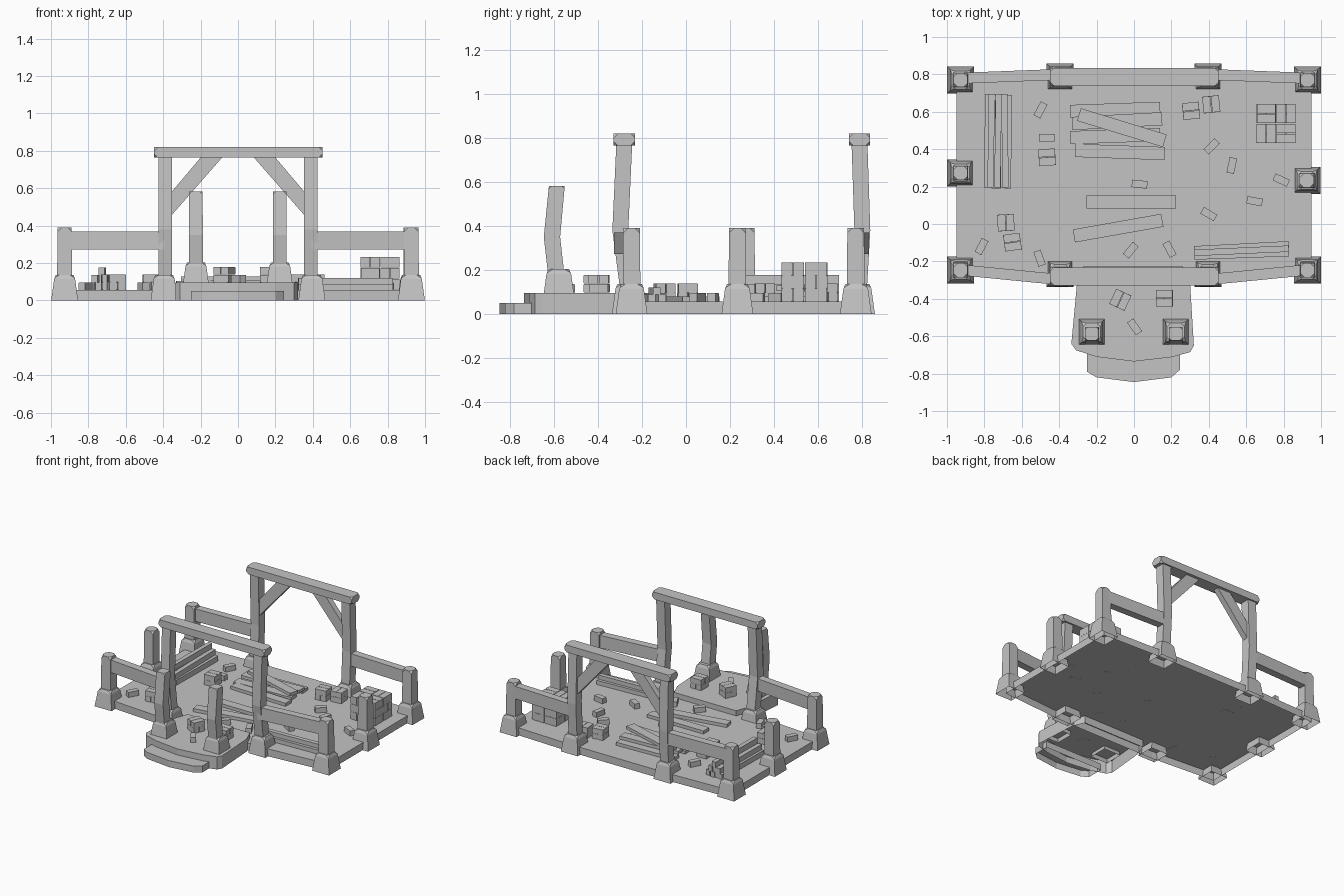
import bpy, bmesh, math
from mathutils import Matrix, Vector

cube = bpy.data.objects.get("Cube")
if cube:
    bpy.data.objects.remove(cube, do_unlink=True)

stone = bpy.data.materials.new("plain grey")
stone.use_nodes = True
GREY = (0.55, 0.55, 0.55, 1)
stone.diffuse_color = GREY
stone.node_tree.nodes["Principled BSDF"].inputs["Base Color"].default_value = GREY

FLOOR, PORCH = 0.057, 0.097


def finish(name, bm):
    bmesh.ops.recalc_face_normals(bm, faces=bm.faces)
    mesh = bpy.data.meshes.new(name)
    bm.to_mesh(mesh)
    bm.free()
    mesh.materials.append(stone)
    obj = bpy.data.objects.new(name, mesh)
    bpy.context.collection.objects.link(obj)
    return obj


def cut_corners(bm, verts, amount):
    bmesh.ops.bevel(bm, geom=verts, offset=amount, segments=1, affect='VERTICES')


def loft(name, sections, chamfer):
    """Square column through (x, y, z, half width) sections, open below."""
    bm = bmesh.new()
    rings = [[bm.verts.new((x + sx * h, y + sy * h, z))
              for sx, sy in ((-1, -1), (1, -1), (1, 1), (-1, 1))]
             for x, y, z, h in sections]
    for low, high in zip(rings, rings[1:]):
        for i in range(4):
            j = (i + 1) % 4
            bm.faces.new((low[i], low[j], high[j], high[i]))
    bm.faces.new(rings[-1])
    cut_corners(bm, rings[-1], chamfer)
    return finish(name, bm)


def slab(name, outline, top):
    """Extruded outline with an open underside."""
    bm = bmesh.new()
    low = [bm.verts.new((x, y, 0)) for x, y in outline]
    high = [bm.verts.new((x, y, top)) for x, y in outline]
    bm.faces.new(high)
    for i in range(len(low)):
        j = (i + 1) % len(low)
        bm.faces.new((low[i], low[j], high[j], high[i]))
    return finish(name, bm)


def add_box(bm, centre, size, angle=0, chamfer=0):
    matrix = (Matrix.Translation(centre) @ Matrix.Rotation(math.radians(angle), 4, 'Z')
              @ Matrix.Diagonal((*size, 1)))
    verts = bmesh.ops.create_cube(bm, size=1, matrix=matrix)["verts"]
    if chamfer:
        cut_corners(bm, verts, chamfer)


def box(name, centre, size, angle=0, chamfer=0):
    bm = bmesh.new()
    add_box(bm, centre, size, angle, chamfer)
    return finish(name, bm)


def base(name, x, y, z=0.0):
    loft(name, [(x, y, z, 0.072), (x, y, z + 0.115, 0.056), (x, y, z + 0.137, 0.047)], 0.02)


# Floor, porch and step
half = [(0.95, -0.265), (0.42, -0.305)]
back = [(0.42, 0.825), (0.95, 0.805)]
slab("floor", [(-x, y) for x, y in half] + half[::-1]
     + back[::-1] + [(-x, y) for x, y in back], FLOOR)
slab("porch", [(-0.27, -0.225), (-0.305, -0.32), (-0.335, -0.64), (-0.31, -0.675),
               (-0.2, -0.71), (0, -0.735), (0.2, -0.712), (0.3, -0.685),
               (0.32, -0.65), (0.3, -0.32), (0.26, -0.225)], PORCH)
slab("step", [(-0.25, -0.66), (-0.25, -0.79), (-0.2, -0.82), (0, -0.845),
              (0.2, -0.82), (0.245, -0.78), (0.245, -0.66)], 0.05)

# Short posts around the edge
short_posts = {"front_right": (-0.927, -0.247), "front_left": (0.927, -0.247),
               "back_right": (-0.927, 0.77), "back_left": (0.927, 0.77),
               "side_right": (-0.927, 0.273), "side_left": (0.924, 0.233)}
for place, (x, y) in short_posts.items():
    base(place + "_base", x, y)
    loft(place + "_post", [(x, y, 0.12, 0.04), (x, y, 0.39, 0.038)], 0.022)

# Two gateways of bent posts under a beam, with rails out to the corners
gates = {"front": (-0.264, -0.298, -0.28, -0.247), "back": (0.785, 0.8, 0.787, 0.78)}
for place, (low, bend, top, corner) in gates.items():
    for side, s in (("right", -1), ("left", 1)):
        x = 0.39 * s
        base(f"{place}_gate_base_{side}", x + 0.005 * s, low)
        loft(f"{place}_gate_post_{side}", [(x, low, 0.12, 0.036), (x, bend, 0.38, 0.036),
                                           (x, top, 0.775, 0.036)], 0.005)
        start, end = Vector((0.91 * s, corner)), Vector((0.39 * s, bend))
        run = end - start
        mid = (start + end) / 2
        box(f"{place}_rail_{side}", (mid.x, mid.y, 0.322), (run.length, 0.058, 0.096),
            math.degrees(math.atan2(run.y, run.x)))
    box(place + "_beam", (0.002, top, 0.792), (0.9, 0.096, 0.056), 0, 0.02)

# Diagonal braces of the back gateway
for side, s in (("right", -1), ("left", 1)):
    bm = bmesh.new()
    corners = [(0.36, 0.45), (0.36, 0.575), (0.195, 0.77), (0.08, 0.77)]
    face = bm.faces.new([bm.verts.new((s * x, 0.768, z)) for x, z in corners])
    new = bmesh.ops.extrude_face_region(bm, geom=[face])["geom"]
    bmesh.ops.translate(bm, vec=(0, 0.045, 0),
                        verts=[v for v in new if isinstance(v, bmesh.types.BMVert)])
    finish("back_brace_" + side, bm)

# Broken bent posts on the porch
for side, x in (("right", -0.225), ("left", 0.223)):
    base(f"porch_base_{side}", x, -0.577, 0.067)
    loft(f"porch_post_{side}", [(x, -0.59, 0.19, 0.037), (x, -0.608, 0.35, 0.037),
                                (x, -0.586, 0.582, 0.036)], 0.014)

# Pyramid of long timbers by the right side
bm = bmesh.new()
for row, count in enumerate((4, 3, 1)):
    for i in range(count):
        add_box(bm, (-0.727 + (i - (count - 1) / 2) * 0.037, 0.445 - 0.006 * (i % 2),
                     FLOOR + 0.02 + row * 0.04), (0.033, 0.5, 0.04), (i % 3 - 1) * 0.8)
finish("timber_stack", bm)

# Low timber pile by the front left rail
bm = bmesh.new()
for y, level, angle in ((-0.165, 0, 2), (-0.122, 0, 3), (-0.143, 1, 2.5)):
    add_box(bm, (0.575, y, FLOOR + 0.016 + level * 0.032), (0.505, 0.034, 0.032), angle)
finish("timber_pile", bm)

# Loose planks: x, y, level, angle
planks = [(-0.1, 0.61, 0, 2), (-0.09, 0.55, 1, 3), (-0.1, 0.47, 0, 2), (-0.075, 0.385, 0, -2),
          (-0.065, 0.515, 2, -17), (-0.015, 0.117, 0, 0), (-0.085, -0.022, 0, 10)]
for i, (x, y, level, angle) in enumerate(planks):
    box(f"plank_{i + 1}", (x, y, FLOOR + 0.012 + level * 0.024), (0.48, 0.07, 0.024), angle)


def brick_pair(bm, x, y, z, angle, length, height):
    side = Matrix.Rotation(math.radians(angle), 2) @ Vector((0, length / 4))
    for s in (-1, 1):
        add_box(bm, (x + s * side.x, y + s * side.y, z + height / 2),
                (length * 0.96, length * 0.47, height * 0.98), angle, 0.004)


# Large neat brick stack
bm = bmesh.new()
for layer in range(3):
    for sx in (-1, 1):
        for sy in (-1, 1):
            turn = 90 * ((sx == sy) + layer)
            brick_pair(bm, 0.76 + sx * 0.053, 0.537 + sy * 0.053,
                       FLOOR + layer * 0.059, turn, 0.105, 0.059)
finish("brick_stack", bm)

# Small brick piles: x, y, ground, angle
piles = [(0.305, 0.605, FLOOR, 6), (0.413, 0.64, FLOOR, 96), (-0.465, 0.357, FLOOR, 3),
         (-0.685, 0.007, FLOOR, 93), (-0.65, -0.097, FLOOR, 8),
         (-0.073, -0.405, PORCH, 65), (0.163, -0.397, PORCH, 0)]
for i, (x, y, z, angle) in enumerate(piles):
    bm = bmesh.new()
    brick_pair(bm, x, y, z, angle + 90, 0.092, 0.041)
    brick_pair(bm, x, y, z + 0.041, angle, 0.092, 0.041)
    finish(f"brick_pile_{i + 1}", bm)

# Scattered single bricks: x, y, angle
bricks = [(-0.5, 0.61, 62), (-0.467, 0.46, 0), (-0.815, -0.12, 62), (-0.505, -0.183, -70),
          (0.03, 0.213, -6), (0.415, 0.415, 45), (0.523, 0.313, 78), (0.787, 0.235, -25),
          (0.645, 0.122, -10), (0.4, 0.053, -30), (-0.017, -0.14, 50), (0.19, -0.135, -62),
          (0.003, -0.55, -55)]
for i, (x, y, angle) in enumerate(bricks):
    ground = PORCH if y < -0.3 else FLOOR
    box(f"loose_brick_{i + 1}", (x, y, ground + 0.019), (0.083, 0.04, 0.04), angle, 0.004)
